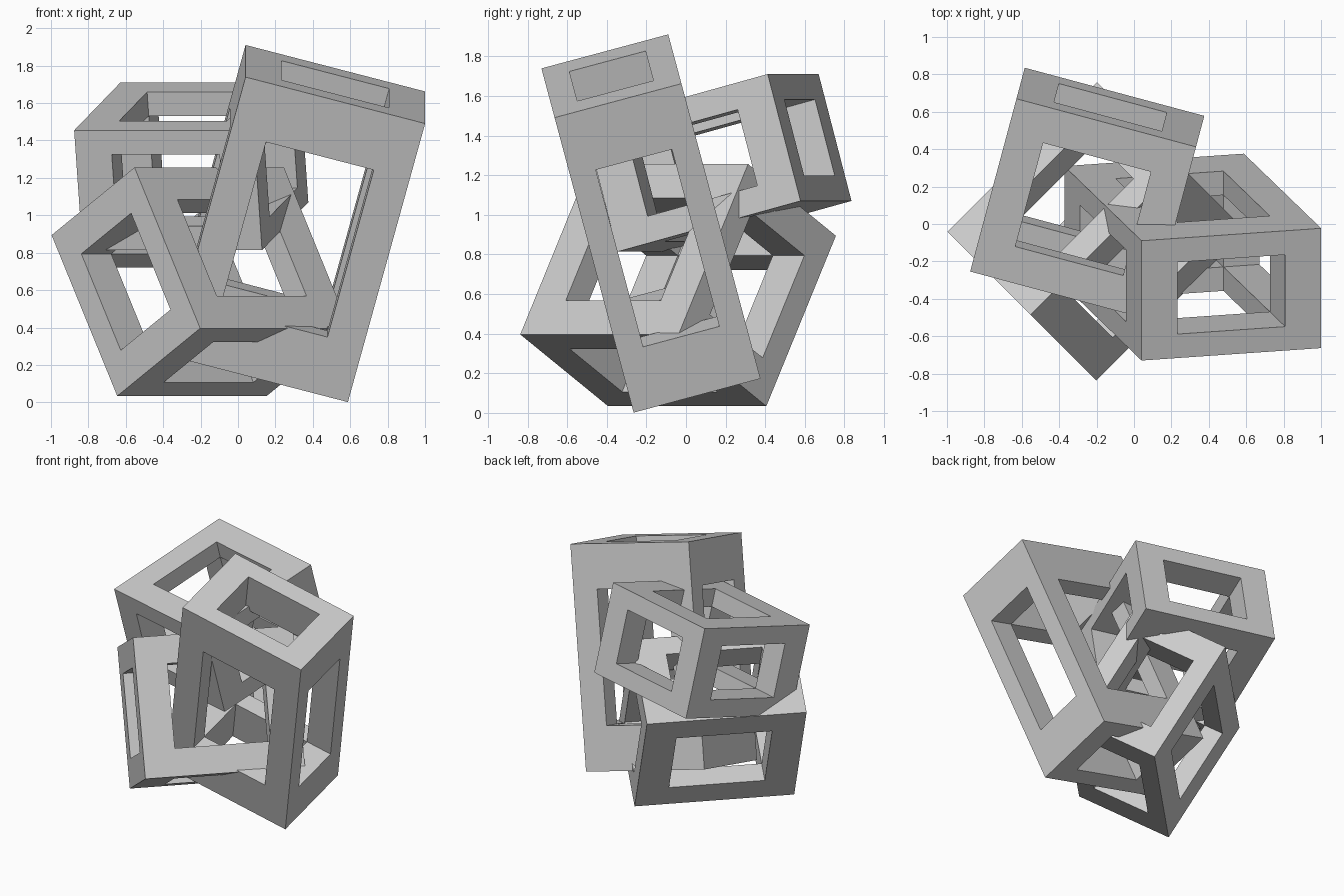
import bpy, bmesh
from math import radians
from itertools import product
from mathutils import Vector

if "Cube" in bpy.data.objects:
    bpy.data.objects.remove(bpy.data.objects["Cube"])

CUTS = (-0.5, -0.3, 0.3, 0.5)   # bar thickness is 20% of each side


def solid(cell):
    # a cell belongs to a bar when at most one index is in the middle
    return all(0 <= i <= 2 for i in cell) and sum(i == 1 for i in cell) < 2


def box_frame(name, centre, size, angles):
    bm = bmesh.new()
    verts = {k: bm.verts.new([CUTS[i] * s for i, s in zip(k, size)])
             for k in product(range(4), repeat=3)}
    for cell in filter(solid, product(range(3), repeat=3)):
        for axis, side in product(range(3), (0, 1)):
            other = list(cell)
            other[axis] += 1 if side else -1
            if solid(other):
                continue
            u, v = (axis + 1) % 3, (axis + 2) % 3
            loop = []
            for du, dv in ((0, 0), (1, 0), (1, 1), (0, 1)):
                k = list(cell)
                k[axis] += side
                k[u] += du
                k[v] += dv
                loop.append(verts[tuple(k)])
            bm.faces.new(loop if side else loop[::-1])
    mesh = bpy.data.meshes.new(name)
    bm.to_mesh(mesh)
    bm.free()
    ob = bpy.data.objects.new(name, mesh)
    ob.rotation_mode = 'YXZ'
    ob.rotation_euler = [radians(a) for a in angles]
    ob.location = Vector(centre)
    bpy.context.collection.objects.link(ob)


# three interlocking open box frames
box_frame("tall_frame", (0.314, -0.177, 0.956), (0.994, 0.663, 1.596), (15, 15, 0))
box_frame("upper_frame", (-0.25, 0.162, 1.262), (0.994, 0.99, 0.663), (15, 0, -15))
box_frame("lower_frame", (-0.2, -0.04, 0.645), (1.13, 0.724, 0.993), (-30, 0, 45))
